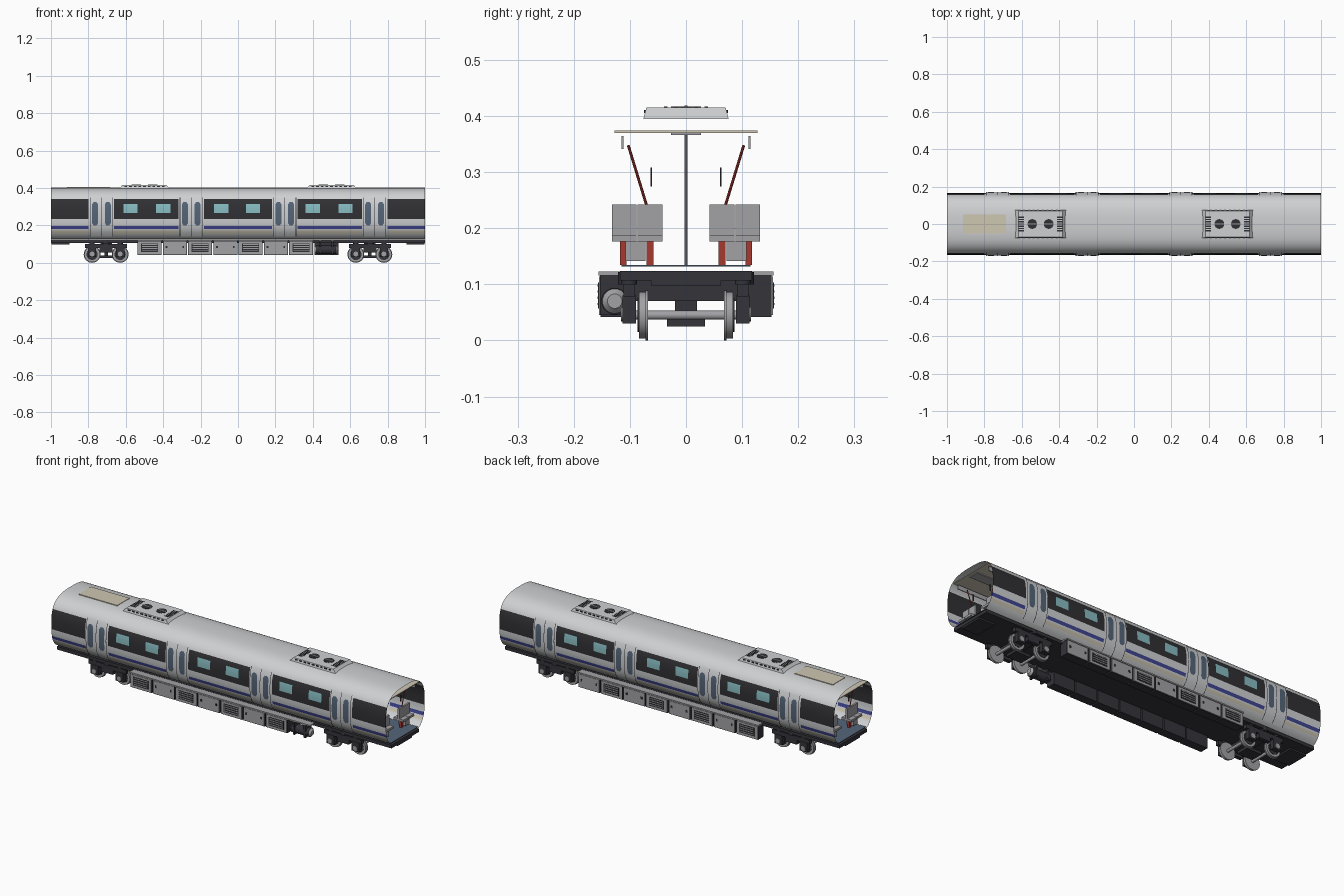
import bpy, bmesh, math
from mathutils import Matrix, Vector

if "Cube" in bpy.data.objects:
    bpy.data.objects.remove(bpy.data.objects["Cube"])


def material(name, r, g, b):
    m = bpy.data.materials.new(name)
    m.use_nodes = True
    m.diffuse_color = (r, g, b, 1)
    m.node_tree.nodes["Principled BSDF"].inputs["Base Color"].default_value = (r, g, b, 1)
    return m


SILVER = material("silver body", .62, .63, .64)
BAND = material("dark window band", .03, .03, .035)
CHASSIS = material("chassis charcoal", .035, .033, .042)
BLUE = material("blue stripe", .05, .06, .28)
CREAM = material("cream", .62, .57, .45)
CYAN = material("pale cyan glass", .24, .5, .53)
GLASS = material("blue grey glass", .09, .13, .19)
RED = material("red", .38, .04, .03)
GREY = material("panel grey", .36, .36, .38)


class Part:
    """Collects simple solids into one object."""

    def __init__(self, name, *mats):
        self.name, self.mats, self.bm = name, mats, bmesh.new()

    def box(self, x0, x1, y0, y1, z0, z1):
        m = Matrix.Translation(((x0 + x1) / 2, (y0 + y1) / 2, (z0 + z1) / 2))
        m = m @ Matrix.Diagonal((x1 - x0, y1 - y0, z1 - z0, 1))
        return bmesh.ops.create_cube(self.bm, size=1, matrix=m)["verts"]

    def rod(self, a, b, r, sides=16, r2=None):
        a, b = Vector(a), Vector(b)
        m = Matrix.Translation((a + b) / 2) @ (b - a).to_track_quat("Z", "Y").to_matrix().to_4x4()
        bmesh.ops.create_cone(self.bm, cap_ends=True, segments=sides, radius1=r,
                              radius2=r if r2 is None else r2, depth=(b - a).length, matrix=m)

    def grid(self, rows, flip=False):
        vs = [[self.bm.verts.new(p) for p in row] for row in rows]
        for a, b in zip(vs, vs[1:]):
            for i in range(len(a) - 1):
                q = [a[i], b[i], b[i + 1], a[i + 1]]
                self.bm.faces.new(q[::-1] if flip else q)

    def done(self, smooth=None):
        mesh = bpy.data.meshes.new(self.name)
        self.bm.to_mesh(mesh)
        self.bm.free()
        ob = bpy.data.objects.new(self.name, mesh)
        bpy.context.collection.objects.link(ob)
        for m in self.mats:
            mesh.materials.append(m)
        if smooth:
            bpy.ops.object.select_all(action="DESELECT")
            ob.select_set(True)
            bpy.context.view_layer.objects.active = ob
            bpy.ops.object.shade_smooth_by_angle(angle=math.radians(smooth))
        return ob


def side_y(z):
    """Half width of the rounded body at height z."""
    t = abs(z - .26) / (.142 if z > .26 else .15)
    return .165 * (1 - t ** 3) ** (1 / 3)


def roof_z(y):
    return .26 + .142 * (1 - (abs(y) / .165) ** 3) ** (1 / 3)


DOORS = (-.73, -.25, .25, .73)
WINDOWS = (-.575, -.4, -.09, .08, .4, .575)
GAP, WIN = .068, .038

# Body shell: open tube with window band and stripes coloured by position
xs = sorted([-1, 1] + [d + s * GAP for d in DOORS for s in (-1, 1)]
            + [w + s * WIN for w in WINDOWS for s in (-1, 1)])
zs = [.128, .135, .145, .158, .172, .18, .197, .215, .235, .267, .29, .315, .34, .355, .368]
half = [(side_y(z), z) for z in zs] + [(y, roof_z(y)) for y in (.122, .105, .085, .06, .03)]
section = [(-y, z) for y, z in half] + [(0, roof_z(0))] + half[::-1]
shell = Part("body_shell", SILVER, BAND, CYAN, BLUE, CREAM)
shell.grid([[(x, y, z) for y, z in section] for x in xs])
for f in shell.bm.faces:
    c = f.calc_center_median()
    if min(abs(c.x - d) for d in DOORS) > GAP:
        if .235 < c.z < .34:
            in_win = min(abs(c.x - w) for w in WINDOWS) < WIN and .267 < c.z < .315
            f.material_index = 2 if in_win else 1
        elif .18 < c.z < .197:
            f.material_index = 3
        elif .158 < c.z < .172:
            f.material_index = 4
shell.done(60)


def patch(part, x0, x1, z0, z1, off, taper=0, n=10):
    """Thin sheet following the body side, on both sides of the car."""
    for s in (-1, 1):
        rows = []
        for k in range(n + 1):
            z = z0 + (z1 - z0) * k / n
            t = taper if k in (0, n) else 0
            rows.append([(x0 + t, s * (side_y(z) + off), z), (x1 - t, s * (side_y(z) + off), z)])
        part.grid(rows, s < 0)


# Sliding doors with seams and tall windows
leaves = Part("door_leaves", SILVER)
seams = Part("door_seams", CHASSIS)
panes = Part("door_windows", GLASS)
for d in DOORS:
    patch(leaves, d - .06, d + .06, .14, .35, .004)
    for x in (d - .06, d, d + .06):
        patch(seams, x - .0015, x + .0015, .14, .35, .005)
    for s in (-1, 1):
        patch(panes, d + s * .034 - .016, d + s * .034 + .016, .2, .325, .006, .008)
for p in (leaves, seams, panes):
    p.done(60)

# Roof equipment and hatch
hatch = Part("roof_hatch", CREAM)
hatch.box(-.915, -.685, -.052, .052, .399, .404)
hatch.done()
units = Part("roof_units", SILVER)
vents = Part("roof_vents", BAND)
blades = Part("fan_bars", GREY)
for cx in (-.5, .5):
    for v in units.box(cx - .138, cx + .138, -.076, .076, .395, .415):
        if v.co.z > .41:
            v.co.x = cx + (v.co.x - cx) * .86
            v.co.y *= .93
    for s in (-1, 1):
        fx = cx + s * .044
        vents.rod((fx, 0, .413), (fx, 0, .417), .026, 24)
        blades.box(fx - .026, fx + .026, -.003, .003, .416, .4185)
        for k in range(7):
            y = -.036 + k * .012
            vents.box(cx + s * .102 - .015, cx + s * .102 + .015, y - .003, y + .003, .412, .4165)
        for k in range(9):
            x = cx - .1 + k * .025
            vents.box(x - .007, x + .007, s * .073 - .002, s * .073 + .002, .405, .411)
for p in (units, vents, blades):
    p.done()

# Underframe, floor and ceiling
under = Part("underframe", CHASSIS)
under.box(-1, 1, -.118, .118, .107, .124)
for s in (-1, 1):
    under.box(s * .95 - .048, s * .95 + .048, -.062, .062, .098, .122)
under.done()
floor = Part("floor", GLASS)
floor.box(-.995, .995, -.115, .115, .132, .134)
floor.done()
ceiling = Part("ceiling", CREAM)
ceiling.box(-.995, .995, -.127, .127, .37, .374)
ceiling.done()
fittings = Part("ceiling_fittings", GREY)
fittings.box(-.98, .98, -.027, .027, .366, .37)
for s in (-1, 1):
    fittings.box(-.98, .98, s * .113 - .002, s * .113 + .002, .341, .364)
for d in DOORS:
    fittings.rod((d, 0, .134), (d, 0, .37), .003, 8)
fittings.done()

# Seats, legs, grab rails and straps
seats = Part("seats", GREY)
legs = Part("seat_legs_and_rails", RED)
straps = Part("hand_straps", BAND)
for x in (-.93, -.57, -.42, -.08, .08, .42, .57, .93):
    for s in (-1, 1):
        for y in (s * .064, s * .11):
            seats.box(x - .005, x + .005, y - .022, y + .022, .178, .242)
            seats.box(x - .03, x + .03, y - .022, y + .022, .176, .188)
        seats.box(x - .02, x + .02, s * .09 - .018, s * .09 + .018, .142, .176)
        for y in (s * .064, s * .112):
            legs.box(x - .006, x + .006, y - .006, y + .006, .134, .176)
        legs.rod((x, s * .07, .24), (x, s * .103, .348), .0025, 8)
        straps.box(x - .004, x + .004, s * .062 - .001, s * .062 + .001, .274, .308)
for p in (seats, legs, straps):
    p.done()

# Equipment boxes under both sides, with alternate louvred panels
boxes = Part("equipment_boxes", CHASSIS)
covers = Part("equipment_panels", GREY)
details = Part("panel_recesses", BAND)
for s in (-1, 1):
    def out(part, x0, x1, y0, y1, z0, z1):
        part.box(x0, x1, min(s * y0, s * y1), max(s * y0, s * y1), z0, z1)
    out(covers, -.54, .54, .11, .156, .116, .123)
    for i in range(8):
        x = -.4725 + i * .135
        if s < 0 and i == 7:
            continue
        out(boxes, x - .064, x + .064, .105, .152, .042, .116)
        out(covers, x - .062, x + .062, .152, .155, .045, .114)
        if i % 2 == 0:
            out(details, x - .045, x + .045, .154, .1565, .057, .103)
            for k in range(4):
                z = .063 + k * .011
                out(covers, x - .042, x + .042, .156, .158, z, z + .004)
        else:
            for dx in (-.045, .045):
                out(details, x + dx - .005, x + dx + .005, .154, .1565, .078, .09)
for p in (boxes, covers, details):
    p.done()

# Air tank in the gap of the front row
tank = Part("air_tank", CHASSIS)
tank.rod((.42, -.127, .07), (.525, -.127, .07), .024, 24)
for x in (.44, .505):
    tank.box(x - .005, x + .005, -.153, -.103, .045, .117)
tank.done(40)
caps = Part("tank_caps", GREY)
for x, e in ((.42, -.01), (.525, .01)):
    caps.rod((x, -.127, .07), (x + e, -.127, .07), .022, 24, .013)
caps.done(40)

# Bogies: frames, wheels, axles, axle boxes and springs
frames = Part("bogie_frames", CHASSIS)
wheels = Part("wheels_and_axles", GREY)
for cx in (-.705, .705):
    frames.box(cx - .03, cx + .03, -.1, .1, .07, .108)
    frames.box(cx - .045, cx + .045, -.034, .034, .025, .04)
    frames.box(cx - .01, cx + .01, -.02, .02, .04, .07)
    for s in (-1, 1):
        y = s * .101
        frames.box(cx - .112, cx + .112, y - .01, y + .01, .078, .1)
        frames.box(cx - .035, cx + .035, y - .01, y + .01, .055, .08)
        frames.rod((cx, y, .1), (cx, y, .122), .02, 16)
        for w in (-.075, .075):
            x = cx + w
            wheels.rod((x, s * .07, .045), (x, s * .084, .045), .042, 28)
            wheels.rod((x, s * .068, .045), (x, s * .072, .045), .045, 28)
            frames.rod((x, s * .083, .045), (x, s * .086, .045), .03, 24)
            frames.box(x - .022, x + .022, y - .012, y + .012, .03, .08)
            wheels.rod((x, s * .112, .047), (x, s * .116, .047), .013, 16)
            frames.rod((x, y, .1), (x, y, .115), .014, 12)
    for w in (-.075, .075):
        wheels.rod((cx + w, -.1, .045), (cx + w, .1, .045), .008, 12)
frames.done(35)
wheels.done(35)
